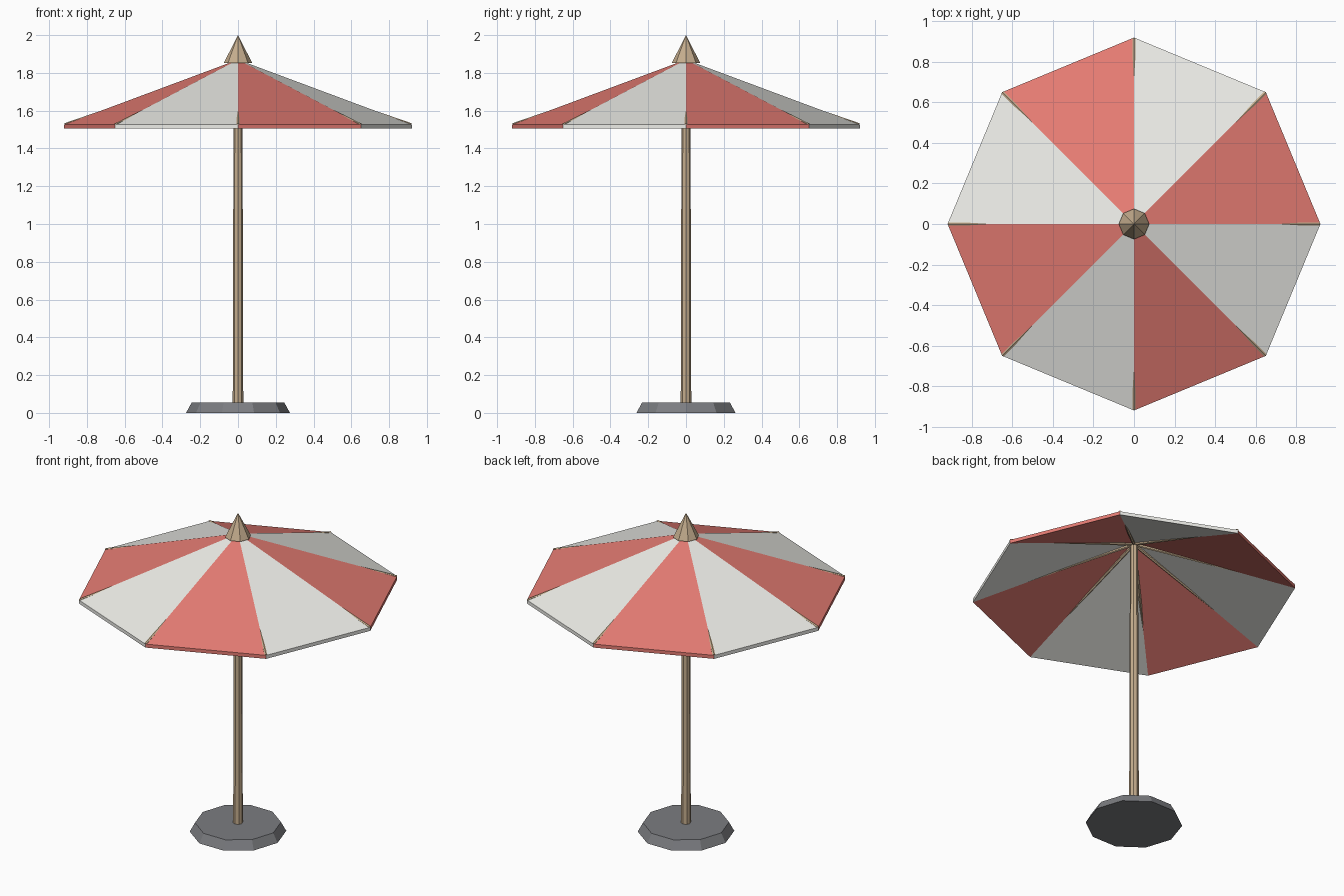
import bpy, bmesh
from math import cos, sin, pi, radians
from mathutils import Vector

if "Cube" in bpy.data.objects:
    bpy.data.objects.remove(bpy.data.objects["Cube"])


def material(name, rgb):
    m = bpy.data.materials.new(name)
    m.diffuse_color = (*rgb, 1)
    m.use_nodes = True
    m.node_tree.nodes["Principled BSDF"].inputs["Base Color"].default_value = m.diffuse_color
    return m


wood = material("wood", (0.56, 0.42, 0.27))
red = material("red_fabric", (0.78, 0.2, 0.17))
white = material("white_fabric", (0.85, 0.85, 0.81))
stone = material("dark_stone", (0.2, 0.205, 0.22))


def new_object(name, bm, mats):
    bmesh.ops.recalc_face_normals(bm, faces=bm.faces)
    me = bpy.data.meshes.new(name)
    bm.to_mesh(me)
    bm.free()
    for m in mats:
        me.materials.append(m)
    ob = bpy.data.objects.new(name, me)
    bpy.context.collection.objects.link(ob)
    return ob


def ring(bm, n, r, z):
    return [bm.verts.new((r * cos(2 * pi * i / n), r * sin(2 * pi * i / n), z)) for i in range(n)]


def frustum(name, n, r0, z0, r1, z1, mat):
    """Flat-sided upright cone or frustum with a corner on +x."""
    bm = bmesh.new()
    low = ring(bm, n, r0, z0)
    bm.faces.new(low)
    if r1:
        top = ring(bm, n, r1, z1)
        bm.faces.new(top)
    else:
        tip = bm.verts.new((0, 0, z1))
    for i in range(n):
        j = (i + 1) % n
        bm.faces.new((low[i], low[j], top[j], top[i]) if r1 else (low[i], low[j], tip))
    return new_object(name, bm, [mat])


# Base, pole and finial
frustum("base", 10, 0.275, 0.0, 0.245, 0.055, stone)
frustum("pole", 8, 0.028, 0.04, 0.023, 1.86, wood)
frustum("finial", 8, 0.075, 1.853, 0, 2.0, wood)

# Canopy: thin eight-panel shell with alternating colours
bm = bmesh.new()
upper, lower = ring(bm, 8, 0.92, 1.527), ring(bm, 8, 0.92, 1.505)
peak, under = bm.verts.new((0, 0, 1.87)), bm.verts.new((0, 0, 1.848))
for i in range(8):
    j = (i + 1) % 8
    for vs in ((upper[i], upper[j], peak), (lower[i], lower[j], under),
               (lower[i], lower[j], upper[j], upper[i])):
        bm.faces.new(vs).material_index = i % 2
new_object("canopy", bm, [red, white])

# Ribs: thin rods running under the fabric and breaking out at the corners
for k in range(8):
    a = radians(45 * k)
    inner = Vector((0.01 * cos(a), 0.01 * sin(a), 1.836))
    outer = Vector((0.916 * cos(a), 0.916 * sin(a), 1.525))
    d = outer - inner
    bm = bmesh.new()
    bmesh.ops.create_cone(bm, cap_ends=True, segments=6, radius1=0.009, radius2=0.009, depth=d.length)
    rib = new_object(f"rib_{k + 1}", bm, [wood])
    rib.rotation_mode = 'QUATERNION'
    rib.rotation_quaternion = d.to_track_quat('Z', 'Y')
    rib.location = (inner + outer) / 2
